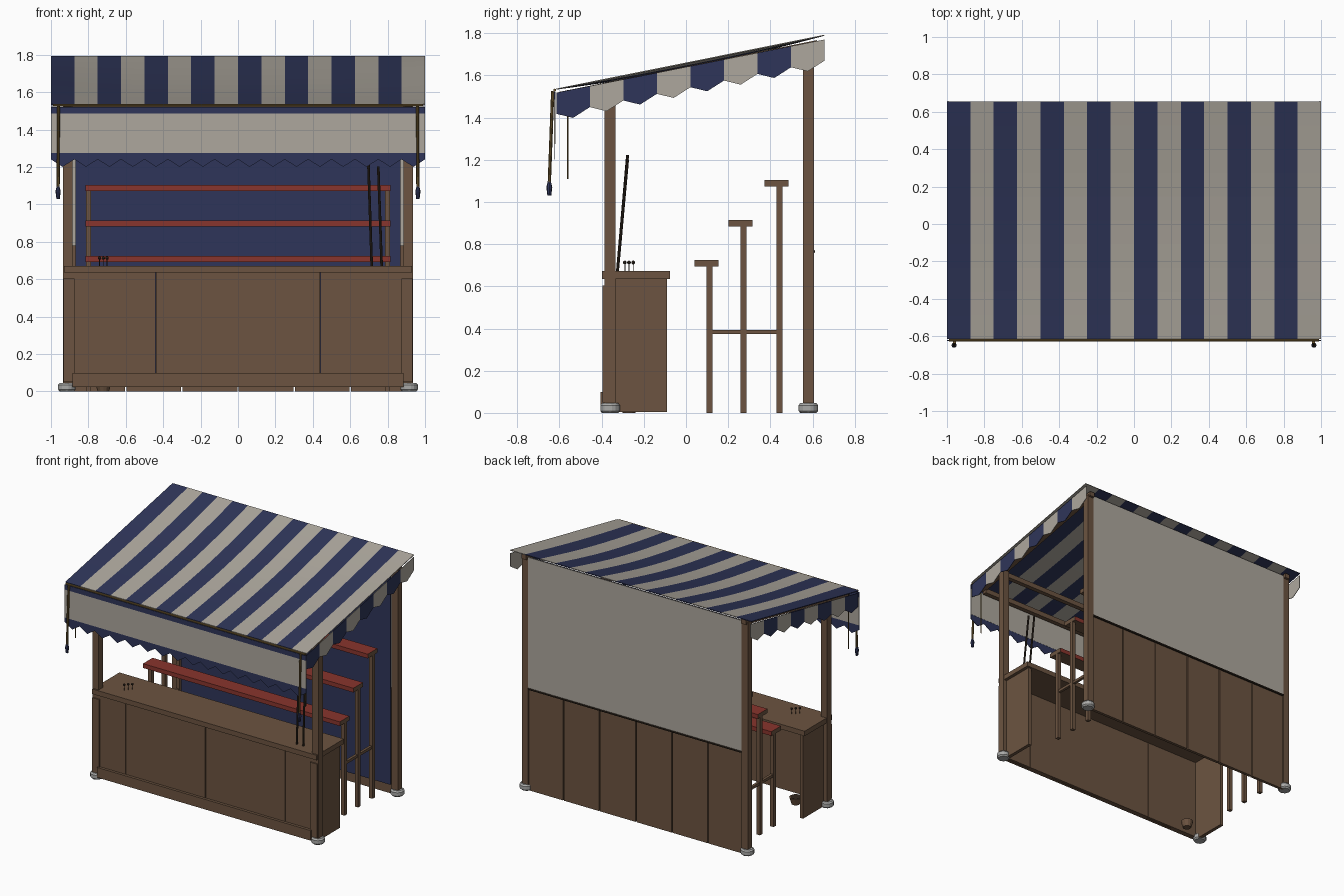
import bpy, bmesh, math
from mathutils import Vector

if "Cube" in bpy.data.objects:
    bpy.data.objects.remove(bpy.data.objects["Cube"])


def material(name, color):
    m = bpy.data.materials.new(name)
    m.use_nodes = True
    m.diffuse_color = (*color, 1)
    m.node_tree.nodes["Principled BSDF"].inputs["Base Color"].default_value = (*color, 1)
    return m


wood = material("brown wood", (0.15, 0.088, 0.052))
blue = material("navy cloth", (0.028, 0.036, 0.1))
cream = material("pale grey cloth", (0.42, 0.39, 0.34))
red = material("red paint", (0.25, 0.035, 0.026))
dark = material("dark wood", (0.03, 0.02, 0.013))
cord = material("tan rope", (0.16, 0.1, 0.03))
stone = material("grey stone", (0.4, 0.4, 0.39))


def finish(name, bm, *mats):
    mesh = bpy.data.meshes.new(name)
    bm.to_mesh(mesh)
    bm.free()
    for m in mats:
        mesh.materials.append(m)
    obj = bpy.data.objects.new(name, mesh)
    bpy.context.collection.objects.link(obj)
    return obj


def box(name, xs, ys, zs, *mats):
    bm = bmesh.new()
    bmesh.ops.create_cube(bm, size=1)
    for v in bm.verts:
        v.co = Vector([(a + b) / 2 + c * (b - a) for (a, b), c in zip((xs, ys, zs), v.co)])
    return finish(name, bm, *mats)


def rod(name, a, b, r1, mat, r2=None, sides=8):
    a, b = Vector(a), Vector(b)
    bm = bmesh.new()
    bmesh.ops.create_cone(bm, cap_ends=True, segments=sides, radius1=r1,
                          radius2=r1 if r2 is None else r2, depth=(b - a).length)
    bm.transform(Vector((0, 0, 1)).rotation_difference(b - a).to_matrix().to_4x4())
    bmesh.ops.translate(bm, vec=(a + b) / 2, verts=bm.verts)
    return finish(name, bm, mat)


def around(c, half):
    return (c - half, c + half)


FRONT, BACK = -0.615, 0.655


def roof_z(y):
    return 1.535 + 0.255 * (y - FRONT) / (BACK - FRONT)


def thicken(obj, t):
    mod = obj.modifiers.new("Cloth thickness", "SOLIDIFY")
    mod.thickness = t
    mod.offset = 0


# Striped roof cloth, sagging a little between its edges
bm = bmesh.new()
bmesh.ops.create_grid(bm, x_segments=16, y_segments=10, size=1)
for f in bm.faces:
    f.material_index = int((f.calc_center_median().x + 1) * 8) % 2
for v in bm.verts:
    t = (v.co.y + 1) / 2
    v.co.y = FRONT + t * (BACK - FRONT)
    v.co.z = roof_z(v.co.y) - 0.025 * math.sin(math.pi * t) * (1 - v.co.x ** 4)
thicken(finish("roof_cloth", bm, blue, cream), 0.005)


def scallops(name, start, step, count, shoulder, tip, *mats):
    """Row of pointed flaps hanging from a line."""
    bm = bmesh.new()
    start, step = Vector(start), Vector(step)
    for i in range(count):
        a, b = start + step * i, start + step * (i + 1)
        down = Vector((0, 0, -1))
        pts = [a, a + down * shoulder, (a + b) / 2 + down * tip, b + down * shoulder, b]
        f = bm.faces.new([bm.verts.new(p) for p in pts])
        f.material_index = i % len(mats)
    thicken(finish(name, bm, *mats), 0.004)


for side, s in (("left", 1), ("right", -1)):
    scallops(side + "_valance", (s * 0.994, FRONT, 1.518), (0, 0.159, 0.0315), 8,
             0.1, 0.135, blue, cream)

# Front hanging cloth
box("front_banner_top", (-1, 1), around(-0.622, 0.003), (1.485, 1.522), blue)
box("front_banner", (-1, 1), around(-0.622, 0.003), (1.275, 1.485), cream)
scallops("front_valance", (-1, -0.622, 1.276), (0.125, 0, 0), 16, 0.035, 0.075, blue)
rod("front_rail", (-0.99, -0.622, 1.53), (0.99, -0.622, 1.53), 0.007, cord)

# Frame: posts, feet, rafters, ropes and tassels
for side, s in (("left", 1), ("right", -1)):
    for end, y in (("front", -0.36), ("back", 0.58)):
        box(f"{end}_{side}_post", around(s * 0.91, 0.026), around(y, 0.026),
            (0.01, roof_z(y) - 0.03), wood)
        foot = rod(f"{end}_{side}_foot", (s * 0.915, y, 0), (s * 0.915, y, 0.046),
                   0.05, stone)
        mod = foot.modifiers.new("Worn edge", "BEVEL")
        mod.width = 0.01
    rafter = box(side + "_rafter", around(s * 0.91, 0.02), (-0.605, 0.62), (-0.05, -0.016), wood)
    for v in rafter.data.vertices:
        v.co.z += roof_z(v.co.y)
    x = s * 0.96
    rod(side + "_rope", (x, -0.632, 1.525), (s * 0.962, -0.648, 1.09), 0.008, cord)
    rod(side + "_tassel_top", (s * 0.962, -0.648, 1.07), (s * 0.962, -0.648, 1.1), 0.014, blue, 0.007)
    rod(side + "_tassel", (s * 0.962, -0.648, 1.03), (s * 0.962, -0.648, 1.07), 0.009, blue, 0.014)
    rod(side + "_thin_cord", (s * 0.955, -0.56, 1.11), (s * 0.955, -0.56, 1.53), 0.004, cord)
for name, y, low in (("front_edge", -0.59, 0.045), ("front", -0.36, 0.06), ("back", 0.58, 0.06)):
    box(name + "_cross_beam", (-0.9, 0.9), around(y, 0.017),
        (roof_z(y) - low - 0.025, roof_z(y) - low + 0.012), wood)

# Back wall: planks outside, cloth above, navy lining inside
for i in range(6):
    x = -0.9 + 0.3 * i
    box(f"back_plank_{i + 1}", (x + 0.004, x + 0.296), (0.572, 0.594), (0, 0.78), wood)
box("back_cloth", (-0.885, 0.885), (0.6, 0.607), (0.765, 1.75), cream)
rod("back_cloth_rod", (-0.885, 0.604, 0.765), (0.885, 0.604, 0.765), 0.008, dark)
box("back_lining", (-0.87, 0.87), (0.56, 0.568), (0.07, 1.73), blue)

# Counter, open at the back
box("counter_top", (-0.93, 0.93), (-0.398, -0.075), (0.635, 0.672), wood)
cuts = [-0.885, -0.66, -0.44, 0, 0.44, 0.66, 0.885]
for i, (a, b) in enumerate(zip(cuts, cuts[1:])):
    box(f"counter_board_{i + 1}", (a + 0.001, b - 0.001),
        (-0.386 + 0.004 * (i % 2), -0.365), (0.025, 0.636), wood)
box("counter_skirt", (-0.885, 0.885), (-0.406, -0.385), (0.025, 0.1), wood)
for side, s in (("left", 1), ("right", -1)):
    box(side + "_counter_end", around(s * 0.893, 0.013), (-0.365, -0.09), (0.005, 0.636), wood)
    box(side + "_corner_plate", around(s * 0.903, 0.03), (-0.395, -0.384), (0.05, 0.605), wood)

# Stepped display shelves on slim legs
for name, y, z in (("low", 0.097, 0.725), ("middle", 0.258, 0.915), ("high", 0.428, 1.105)):
    shelf = box(name + "_shelf", (-0.815, 0.815), around(y, 0.057), (z - 0.032, z), red, wood)
    for p in shelf.data.polygons:
        p.material_index = int(abs(p.normal.x) > 0.5 or p.normal.z < -0.5)
    for side, s in (("left", 1), ("right", -1)):
        box(f"{name}_shelf_{side}_leg", around(s * 0.8, 0.014), around(y + 0.015, 0.014),
            (0, z - 0.03), wood)
for side, s in (("left", 1), ("right", -1)):
    box(side + "_shelf_brace", around(s * 0.8, 0.01), (0.1, 0.45), (0.374, 0.394), wood)

# Two poles leaning on the counter
for i, x in enumerate((0.715, 0.768)):
    rod(f"leaning_pole_{i + 1}", (x, -0.325, 0.67), (x - 0.018, -0.277, 1.222 - 0.02 * i),
        0.007, dark)

# Small knobbed pins on the counter
for i in range(3):
    x, y = -0.74 + 0.02 * i, -0.29 + 0.02 * i
    rod(f"pin_stem_{i + 1}", (x, y, 0.67), (x, y, 0.71), 0.002, dark)
    bm = bmesh.new()
    bmesh.ops.create_uvsphere(bm, u_segments=8, v_segments=6, radius=0.009)
    bmesh.ops.translate(bm, vec=(x, y, 0.713), verts=bm.verts)
    finish(f"pin_knob_{i + 1}", bm, dark)

# Bowl on the ground behind the counter, with a dark inside
rod("bowl", (-0.72, -0.27, 0), (-0.72, -0.27, 0.05), 0.03, wood, 0.045, 12)
rod("bowl_inside", (-0.72, -0.27, 0.05), (-0.72, -0.27, 0.052), 0.037, dark, sides=12)
